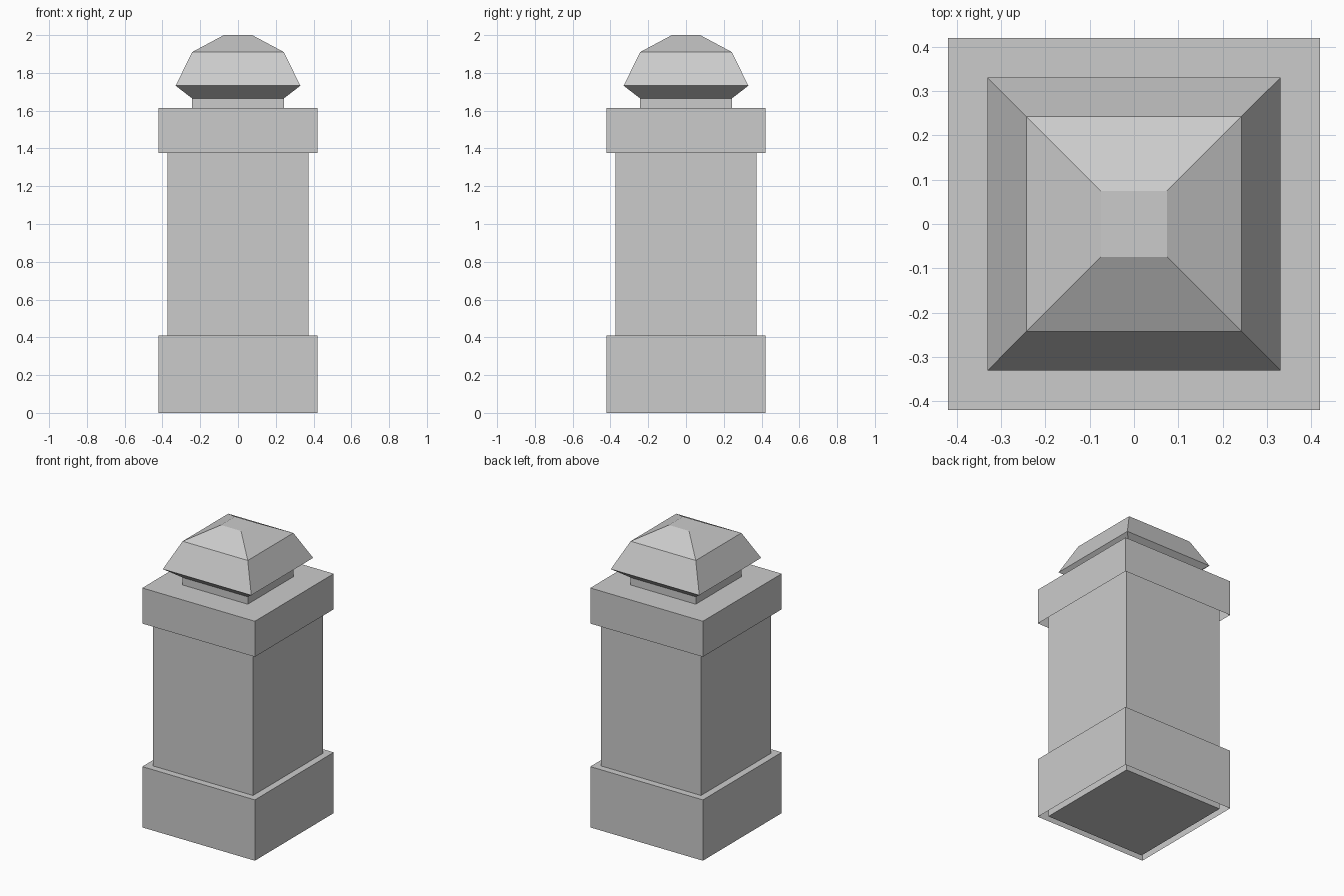
import bpy
import bmesh

old = bpy.data.objects.get("Cube")
if old:
    bpy.data.objects.remove(old, do_unlink=True)

stone = bpy.data.materials.new("light_grey_stone")
stone.use_nodes = True
GREY = (0.6, 0.6, 0.6, 1.0)
stone.diffuse_color = GREY
stone.node_tree.nodes["Principled BSDF"].inputs["Base Color"].default_value = GREY


def square_loft(name, profile, bottom=True, top=True):
    """Stack square rings given as (half width, height) and skin them."""
    bm = bmesh.new()
    rings = [[bm.verts.new((sx * r, sy * r, z))
              for sx, sy in ((-1, -1), (1, -1), (1, 1), (-1, 1))]
             for r, z in profile]
    for low, high in zip(rings, rings[1:]):
        for i in range(4):
            j = (i + 1) % 4
            bm.faces.new((low[i], low[j], high[j], high[i]))
    if bottom:
        bm.faces.new(rings[0][::-1])
    if top:
        bm.faces.new(rings[-1])
    mesh = bpy.data.meshes.new(name)
    bm.to_mesh(mesh)
    bm.free()
    mesh.materials.append(stone)
    obj = bpy.data.objects.new(name, mesh)
    bpy.context.collection.objects.link(obj)
    return obj


# Shaft runs from the ground up into the collar
square_loft("shaft", [(0.374, 0), (0.374, 1.6)])

# Base and collar are sleeves, open underneath around the shaft
square_loft("base", [(0.42, 0), (0.42, 0.41)], bottom=False)
square_loft("collar", [(0.42, 1.375), (0.42, 1.615)], bottom=False)

# Neck and faceted cap
square_loft("neck", [(0.243, 1.615), (0.243, 1.665)], bottom=False, top=False)
square_loft("cap", [(0.243, 1.665), (0.33, 1.732), (0.243, 1.91), (0.075, 2.0)])
